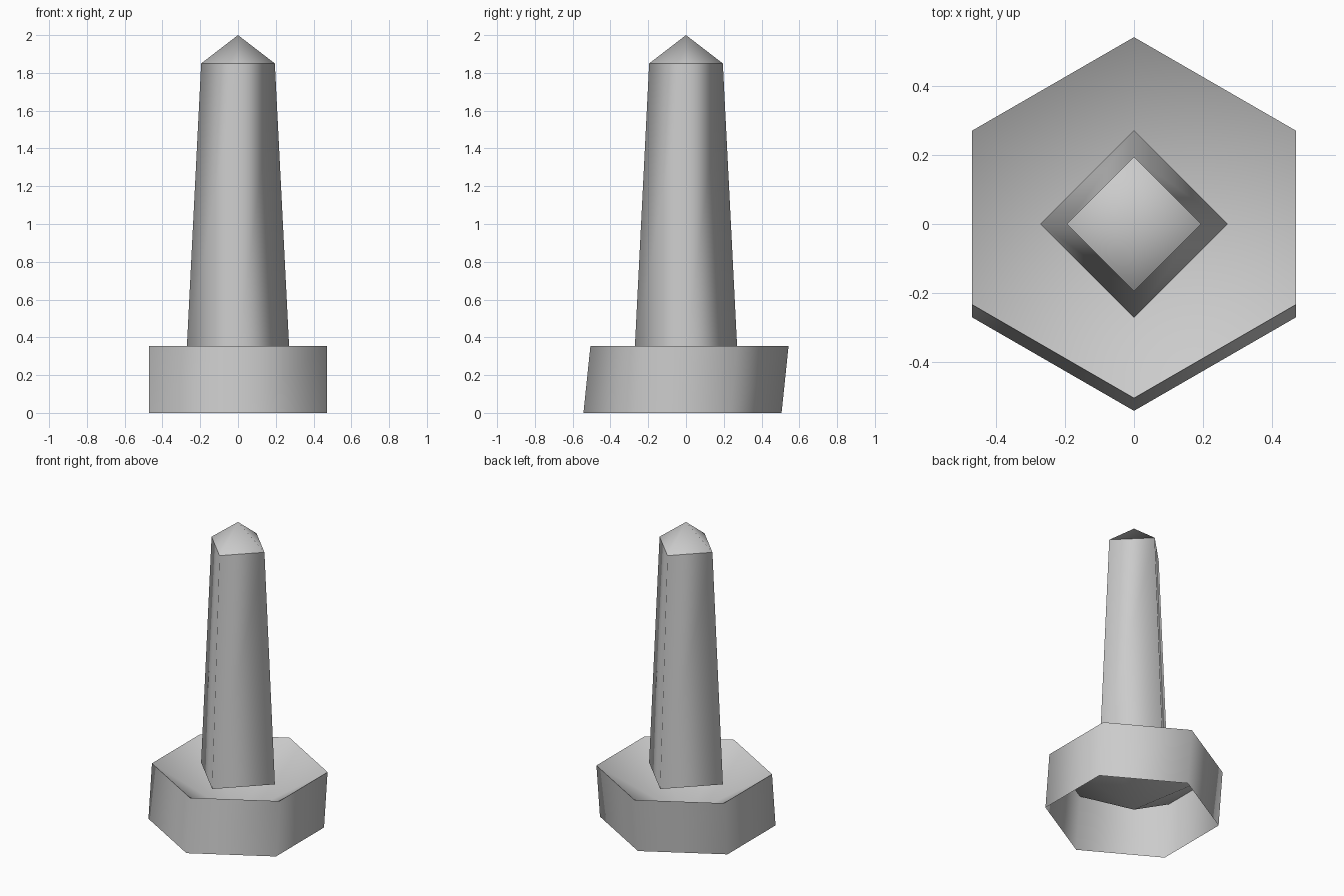
import bpy
import bmesh
from math import cos, sin, tau

cube = bpy.data.objects.get("Cube")
if cube:
    bpy.data.objects.remove(cube, do_unlink=True)

# One plain grey for the whole model
grey = bpy.data.materials.new("light_grey")
grey.use_nodes = True
colour = (0.6, 0.6, 0.6, 1.0)
grey.diffuse_color = colour
grey.node_tree.nodes["Principled BSDF"].inputs["Base Color"].default_value = colour


def ring(bm, sides, radius, z, front_shift=0.0, back_shift=0.0):
    """Polygon ring with a corner on the front, its halves slid along y."""
    verts = []
    for i in range(sides):
        a = tau * i / sides - tau / 4
        x, y = radius * cos(a), radius * sin(a)
        y += front_shift if y < -0.001 else back_shift if y > 0.001 else 0
        verts.append(bm.verts.new((x, y, z)))
    return verts


def capped_tube(name, bm, lower, upper, apex_z):
    """Wall between two rings, open below, closed on top by a fan."""
    apex = bm.verts.new((0, 0, apex_z))
    n = len(lower)
    for i in range(n):
        j = (i + 1) % n
        bm.faces.new((lower[i], lower[j], upper[j], upper[i]))
        bm.faces.new((upper[i], upper[j], apex))
    for face in bm.faces:
        face.smooth = True
    # Crease only between the wall and the cap
    for i in range(n):
        bm.edges.get((upper[i], upper[(i + 1) % n])).smooth = False
    mesh = bpy.data.meshes.new(name)
    bm.to_mesh(mesh)
    bm.free()
    mesh.materials.append(grey)
    obj = bpy.data.objects.new(name, mesh)
    bpy.context.collection.objects.link(obj)
    return obj


# Hexagonal base: leaning hollow wall, top sunk to a central point
bm = bmesh.new()
bottom = ring(bm, 6, 0.543, 0.0, back_shift=-0.037)
rim = ring(bm, 6, 0.543, 0.355, front_shift=0.037)
capped_tube("hexagonal_base", bm, bottom, rim, 0.04)

# Tapered square shaft with a pointed tip
bm = bmesh.new()
foot = ring(bm, 4, 0.272, 0.324)
shoulder = ring(bm, 4, 0.195, 1.85)
capped_tube("tapered_shaft", bm, foot, shoulder, 2.0)
